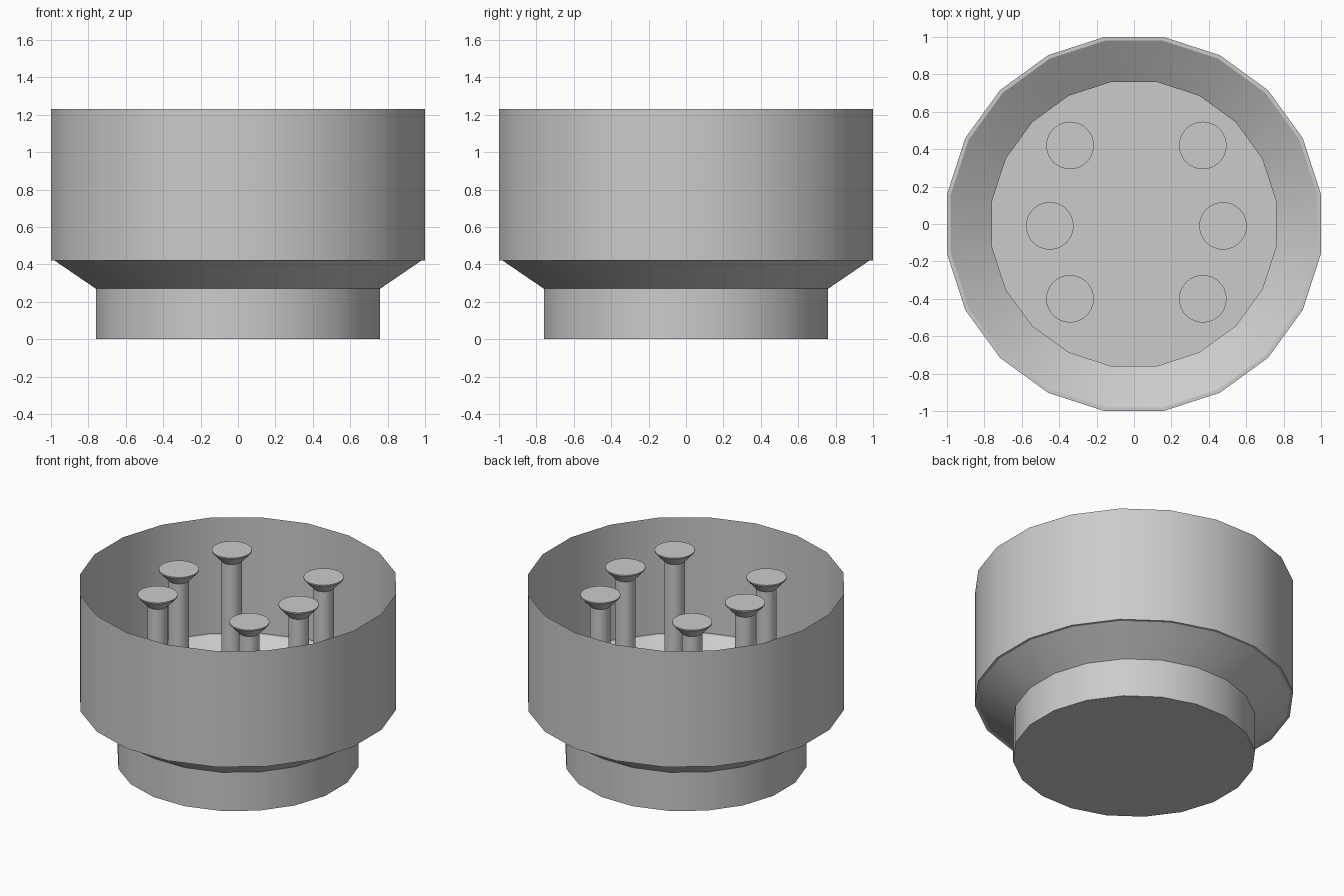
import bpy, bmesh, math

if "Cube" in bpy.data.objects:
    bpy.data.objects.remove(bpy.data.objects["Cube"])


def lathe(name, profile, sides, loc=(0, 0, 0), turn=0.0, cap_top=False):
    """Stack rings of (radius, z) into a tube closed at the bottom."""
    bm = bmesh.new()
    rings = []
    for r, z in profile:
        angles = [turn + 2 * math.pi * i / sides for i in range(sides)]
        rings.append([bm.verts.new((r * math.cos(a), r * math.sin(a), z)) for a in angles])
    for low, high in zip(rings, rings[1:]):
        for i in range(sides):
            j = (i + 1) % sides
            bm.faces.new((low[i], low[j], high[j], high[i]))
    bm.faces.new(rings[0][::-1])
    if cap_top:
        bm.faces.new(rings[-1])
    mesh = bpy.data.meshes.new(name)
    bm.to_mesh(mesh)
    bm.free()
    obj = bpy.data.objects.new(name, mesh)
    obj.location = loc
    bpy.context.collection.objects.link(obj)
    bpy.ops.object.select_all(action='DESELECT')
    obj.select_set(True)
    bpy.context.view_layer.objects.active = obj
    bpy.ops.object.shade_smooth_by_angle(angle=math.radians(30))
    return obj


# Thin stepped cup, 20 sides with flats on the axes, open at the top
k = 1 / math.cos(math.pi / 20)
cup_profile = [(0.76, 0), (0.76, 0.27), (0.98, 0.42), (1.0, 0.42), (1.0, 1.23)]
lathe("cup_shell", [(r * k, z) for r, z in cup_profile], 20, turn=math.pi / 20)

# Six pins with flared ends standing on the cup floor
H = 1.22
half = [(0.127, 0), (0.127, 0.008), (0.08, 0.06), (0.065, 0.075)]
pin_profile = half + [(r, H - z) for r, z in reversed(half)]
for row, (spread, y) in enumerate([(0.355, 0.42), (0.463, -0.01), (0.355, -0.40)]):
    for side, label in ((-1, "left"), (1, "right")):
        lathe(f"pin_{label}_{row + 1}", pin_profile, 32,
              loc=(0.013 + side * spread, y, 0), cap_top=True)
